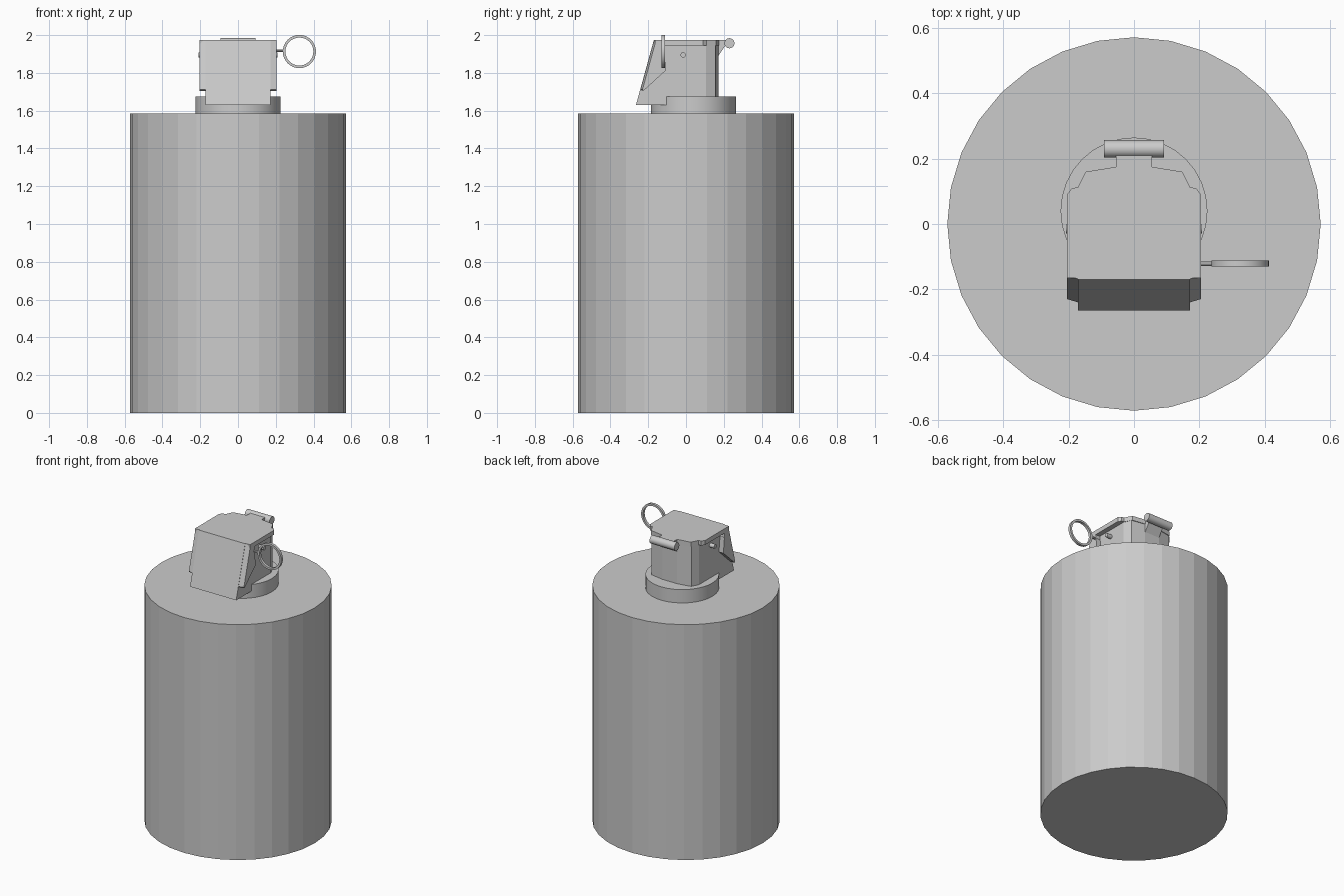
import bpy, bmesh, math
from mathutils import Matrix, Vector

cube = bpy.data.objects.get("Cube")
if cube:
    bpy.data.objects.remove(cube, do_unlink=True)

grey = bpy.data.materials.new("plain_grey")
grey.use_nodes = True
grey.diffuse_color = (0.6, 0.6, 0.6, 1)
grey.node_tree.nodes["Principled BSDF"].inputs["Base Color"].default_value = (0.6, 0.6, 0.6, 1)


def finish(name, bm):
    bmesh.ops.recalc_face_normals(bm, faces=bm.faces)
    mesh = bpy.data.meshes.new(name)
    bm.to_mesh(mesh)
    bm.free()
    mesh.materials.append(grey)
    ob = bpy.data.objects.new(name, mesh)
    bpy.context.collection.objects.link(ob)
    return ob


def smooth(ob):
    bpy.ops.object.select_all(action='DESELECT')
    ob.select_set(True)
    bpy.context.view_layer.objects.active = ob
    bpy.ops.object.shade_smooth_by_angle(angle=math.radians(40))


def prism(name, pts, lo, hi, axis):
    """Extrude a profile: (y, z) points along x, or (x, y) points along z."""
    def place(p, d):
        return (d, *p) if axis == 'x' else (*p, d)
    bm = bmesh.new()
    face = bm.faces.new([bm.verts.new(place(p, lo)) for p in pts])
    ext = bmesh.ops.extrude_face_region(bm, geom=[face])
    verts = [g for g in ext["geom"] if isinstance(g, bmesh.types.BMVert)]
    bmesh.ops.translate(bm, verts=verts, vec=Vector(place((0, 0), hi - lo)))
    return finish(name, bm)


def cylinder(name, radius, length, centre, sides, axis='z'):
    turn = Matrix.Rotation(math.pi / 2, 4, 'Y') if axis == 'x' else Matrix()
    bm = bmesh.new()
    bmesh.ops.create_cone(bm, cap_ends=True, segments=sides, radius1=radius,
                          radius2=radius, depth=length,
                          matrix=Matrix.Translation(centre) @ turn)
    return finish(name, bm)


def mirrored(half):
    """Complete a symmetric plan outline from its +x half."""
    return half + [(-x, y) for x, y in reversed(half)]


# Canister and the collar set slightly towards its back
cylinder("canister", 0.572, 1.585, (0, 0, 0.7925), 32)
smooth(cylinder("collar", 0.225, 0.11, (0, 0.04, 1.62), 32))

# Fuse housing with chamfered back corners
prism("fuse_housing", mirrored([(0.172, -0.12), (0.172, 0.105), (0.148, 0.155), (0.055, 0.172)]),
      1.64, 1.96, 'z')

# Safety lever: top plate, sloping front and side wings
prism("lever_top", mirrored([(0.205, -0.165), (0.205, 0.09), (0.19, 0.11), (0.172, 0.112),
                             (0.148, 0.16), (0.055, 0.175)]), 1.945, 1.975, 'z')
prism("lever_front", [(-0.17, 1.975), (-0.265, 1.63), (-0.1, 1.63), (-0.1, 1.975)],
      -0.172, 0.172, 'x')
wing = [(-0.17, 1.975), (-0.242, 1.713), (-0.225, 1.705), (-0.105, 1.815), (-0.12, 1.95)]
for side, name in ((1, "lever_wing_left"), (-1, "lever_wing_right")):
    ob = prism(name, wing, 0.165 * side, 0.205 * side, 'x')
    # Slant the front outer edge back
    for v in ob.data.vertices:
        if abs(v.co.x) > 0.2 and v.co.y < -0.15 and v.co.z > 1.71:
            v.co.y += 0.012

# Rear hinge with its tongue and bracket
prism("hinge_bracket", [(0.16, 1.975), (0.215, 1.975), (0.205, 1.94), (0.165, 1.88)],
      -0.055, 0.055, 'x')
smooth(cylinder("hinge_pin", 0.027, 0.185, (0, 0.23, 1.957), 16, 'x'))

# Cross pin and pull pin
smooth(cylinder("cross_pin", 0.014, 0.416, (0, -0.015, 1.895), 12, 'x'))
smooth(cylinder("pull_pin", 0.007, 0.45, (0.02, -0.122, 1.918), 8, 'x'))

# Pull ring: a flat band with a rectangular section
section = [(0.088, -0.009), (0.088, 0.009), (0.074, 0.009), (0.074, -0.009)]
bm = bmesh.new()
loop = [bm.verts.new((r + 0.325, y - 0.121, 1.913)) for r, y in section]
edges = [bm.edges.new((loop[i], loop[i - 1])) for i in range(4)]
bmesh.ops.spin(bm, geom=loop + edges, cent=(0.325, 0, 1.913), axis=(0, 1, 0),
               angle=math.tau, steps=32, use_merge=True)
bmesh.ops.remove_doubles(bm, verts=bm.verts, dist=0.0001)
smooth(finish("pull_ring", bm))
